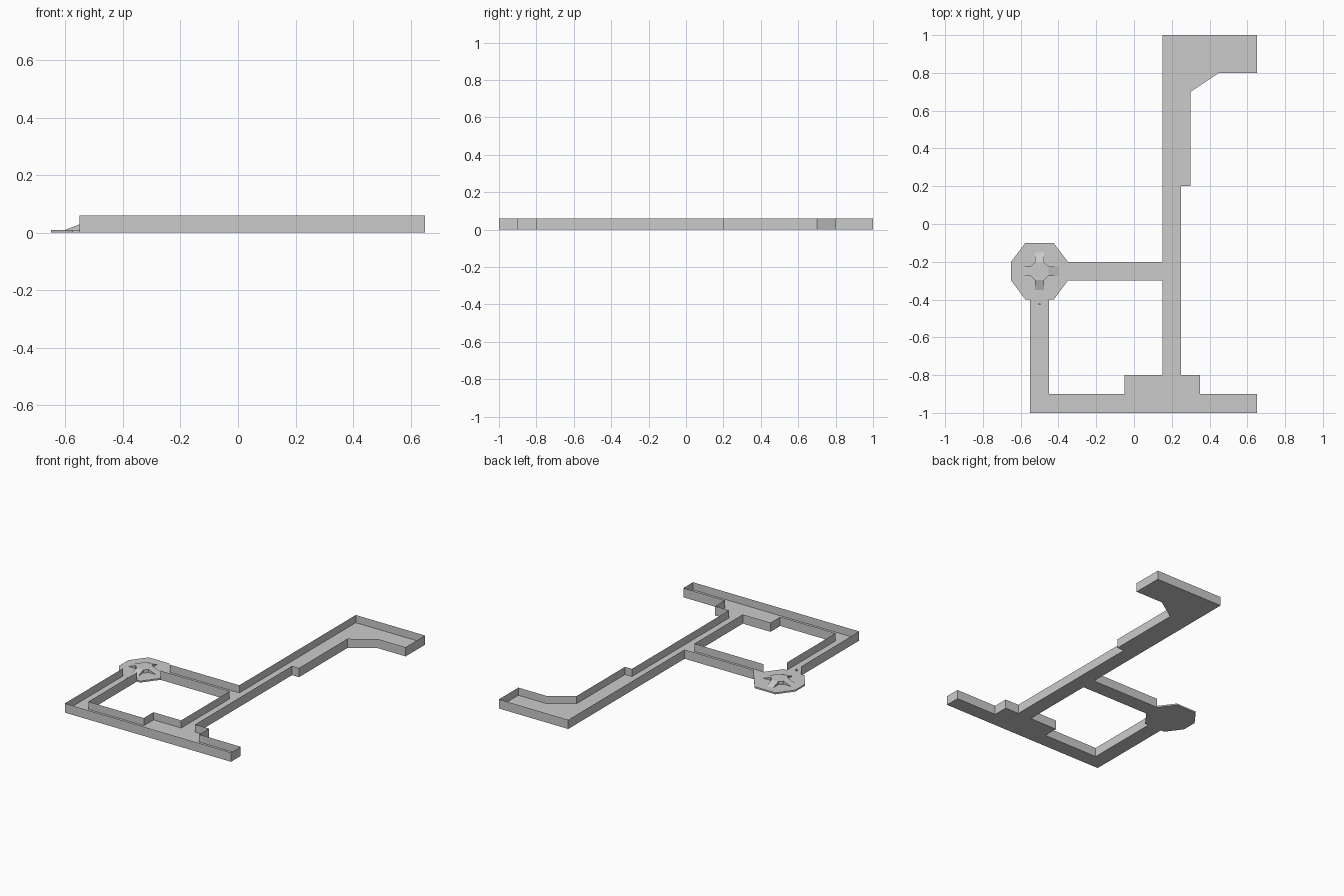
import bpy, bmesh
from math import pi
from mathutils import Matrix, Vector

if "Cube" in bpy.data.objects:
    bpy.data.objects.remove(bpy.data.objects["Cube"])

FLOOR, TOP = 0.01, 0.06      # floor thickness, wall top
CX, CY = -0.5, -0.25         # centre of the octagonal room


def finish(bm, name, recalc=True):
    if recalc:
        bmesh.ops.recalc_face_normals(bm, faces=bm.faces[:])
    me = bpy.data.meshes.new(name)
    bm.to_mesh(me)
    bm.free()
    ob = bpy.data.objects.new(name, me)
    bpy.context.collection.objects.link(ob)
    return ob


def prism(bm, pts, z0, z1):
    low = [bm.verts.new((x, y, z0)) for x, y in pts]
    high = [bm.verts.new((x, y, z1)) for x, y in pts]
    bm.faces.new(low[::-1])
    bm.faces.new(high)
    n = len(pts)
    for i in range(n):
        j = (i + 1) % n
        bm.faces.new((low[i], low[j], high[j], high[i]))


# Corridor outlines, each an open path that ends at the octagonal room
outer = [(-0.55, -0.4), (-0.55, -1), (0.65, -1), (0.65, -0.9), (0.35, -0.9),
         (0.35, -0.8), (0.25, -0.8), (0.25, 0.2), (0.3, 0.2), (0.3, 0.7),
         (0.45, 0.8), (0.65, 0.8), (0.65, 1), (0.15, 1), (0.15, -0.2),
         (-0.35, -0.2)]
inner = [(-0.35, -0.3), (0.15, -0.3), (0.15, -0.8), (-0.05, -0.8),
         (-0.05, -0.9), (-0.45, -0.9), (-0.45, -0.4)]
room = [(-0.425, -0.1), (-0.575, -0.1), (-0.65, -0.2), (-0.65, -0.3),
        (-0.575, -0.4)]

# Floor slab: outer loop with the courtyard hole, filled then thickened
bm = bmesh.new()
edges = []
for loop in (outer + room, inner + [(-0.425, -0.4)]):
    vs = [bm.verts.new((x, y, 0)) for x, y in loop]
    edges += [bm.edges.new((vs[i - 1], vs[i])) for i in range(len(vs))]
bmesh.ops.triangle_fill(bm, edges=edges, use_beauty=True)
ext = bmesh.ops.extrude_face_region(bm, geom=bm.faces[:], use_keep_orig=True)
bmesh.ops.translate(bm, vec=(0, 0, FLOOR),
                    verts=[g for g in ext["geom"] if isinstance(g, bmesh.types.BMVert)])
finish(bm, "floor")

# Thin sheet walls along the corridors
for name, path in (("outer_walls", outer), ("courtyard_walls", inner)):
    bm = bmesh.new()
    low = [bm.verts.new((x, y, FLOOR)) for x, y in path]
    high = [bm.verts.new((x, y, TOP)) for x, y in path]
    for i in range(len(path) - 1):
        bm.faces.new((low[i], low[i + 1], high[i + 1], high[i]))
    finish(bm, name, recalc=False)

# Raised octagonal podium in the room
R, W, H, END = 0.047, 0.024, 0.03, 0.1
bm = bmesh.new()
prism(bm, [(CX + x, CY + y) for x, y in
           ((R, -W), (R, W), (W, R), (-W, R), (-R, W), (-R, -W), (-W, -R), (W, -R))],
      FLOOR, H)
finish(bm, "podium")

# Four ramps leading up to the podium
bm = bmesh.new()
for k in range(4):
    m = Matrix.Translation((CX, CY, 0)) @ Matrix.Rotation(k * pi / 2, 4, 'Z')
    a, b, c, d, e, f = [bm.verts.new(m @ Vector(p)) for p in (
        (R, -W, FLOOR), (R, W, FLOOR), (R, -W, H), (R, W, H),
        (END, -W, FLOOR), (END, W, FLOOR))]
    for face in ((c, e, f, d), (a, e, c), (b, d, f)):
        bm.faces.new(face)
finish(bm, "ramps")

# Small marker block in the corridor beside the room
bm = bmesh.new()
s = 0.005
prism(bm, [(-0.5 - s, -0.425 - s), (-0.5 + s, -0.425 - s),
           (-0.5 + s, -0.425 + s), (-0.5 - s, -0.425 + s)], FLOOR, 0.02)
finish(bm, "marker")
